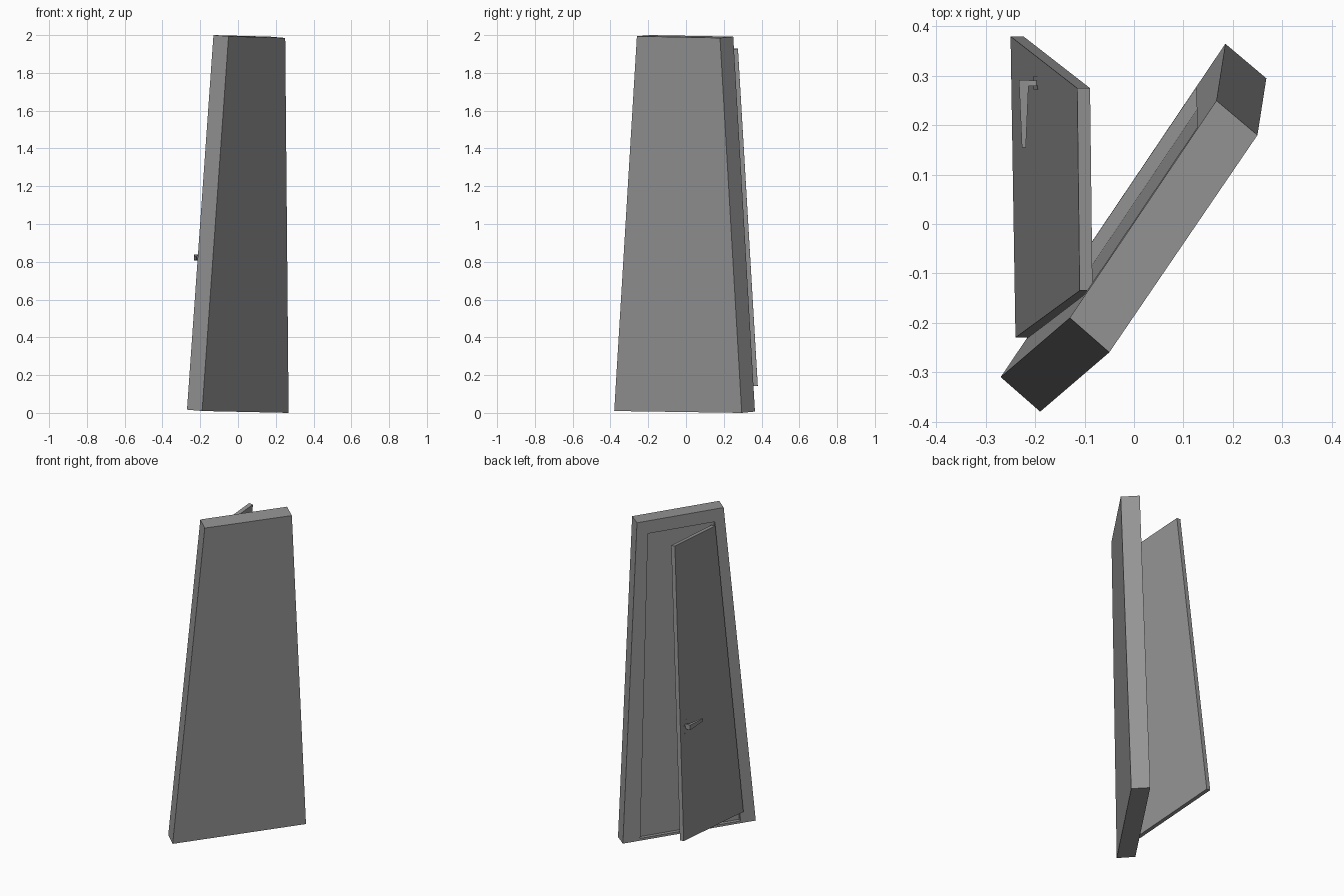
import bpy
import bmesh
from mathutils import Vector as V

cube = bpy.data.objects.get("Cube")
if cube:
    bpy.data.objects.remove(cube)

# One plain grey for everything
grey = bpy.data.materials.new("plain grey")
grey.use_nodes = True
colour = (0.3, 0.3, 0.3, 1)
grey.diffuse_color = colour
grey.node_tree.nodes["Principled BSDF"].inputs["Base Color"].default_value = colour


def loft(name, rings):
    """Join four-cornered rings into one closed solid."""
    bm = bmesh.new()
    loops = [[bm.verts.new(p) for p in ring] for ring in rings]
    for a, b in zip(loops, loops[1:]):
        for i in range(4):
            j = (i + 1) % 4
            bm.faces.new((a[i], a[j], b[j], b[i]))
    bm.faces.new(loops[0])
    bm.faces.new(loops[-1][::-1])
    bmesh.ops.recalc_face_normals(bm, faces=bm.faces)
    mesh = bpy.data.meshes.new(name)
    bm.to_mesh(mesh)
    bm.free()
    mesh.materials.append(grey)
    obj = bpy.data.objects.new(name, mesh)
    bpy.context.scene.collection.objects.link(obj)
    return obj


def on_quad(quad, u, v):
    """Point on a quad given as bottom start, bottom end, top end, top start."""
    low = quad[0].lerp(quad[1], u)
    return low.lerp(quad[3].lerp(quad[2], u), v)


def shift(ring, offset):
    return [p + offset for p in ring]


# Leaning, tapered case with a shallow door recess in its back
front = [V(p) for p in ((0.268, 0.295, 0), (-0.19, -0.38, 0.01),
                        (-0.05, -0.26, 1.994), (0.25, 0.18, 1.985))]
back = [V(p) for p in ((0.185, 0.365, 0.007), (-0.27, -0.31, 0.017),
                       (-0.13, -0.19, 2), (0.167, 0.25, 1.992))]
rim = [on_quad(back, u, v) for u, v in
       ((0.13, 0.007), (0.886, 0.007), (0.886, 0.96), (0.13, 0.96))]
inward = (front[0] - back[0]).normalized() * 0.027
loft("case", [front, back, rim, shift(rim, inward)])

# Tapered door standing open
door = [V(p) for p in ((-0.25, 0.38, 0.145), (-0.24, -0.23, 0.095),
                       (-0.11, -0.135, 1.9), (-0.115, 0.275, 1.93))]
loft("door", [door, shift(door, V((0.026, 0, -0.002)))])


# Handle: tilted plate, stem and tapering lever
def door_x(z):
    return -0.11 - 0.0754 * (1.93 - z)


plate = [V((door_x(z) + 0.001, y, z)) for y, z in
         ((0.272, 0.75), (0.3, 0.75), (0.3, 0.86), (0.272, 0.86))]
loft("handle_plate", [plate, shift(plate, V((-0.006, 0, 0)))])


def cross(x, y, wide, z, tall, along_x):
    """Rectangular section facing along x or along y."""
    corners = ((-1, -1), (1, -1), (1, 1), (-1, 1))
    return [V((x, y + a * wide, z + b * tall)) if along_x
            else V((x + a * wide, y, z + b * tall)) for a, b in corners]


loft("handle_stem", [cross(x, 0.285, 0.006, 0.822, 0.014, True)
                     for x in (-0.192, -0.22)])
loft("handle_lever", [cross(-0.223, 0.292, 0.01, 0.822, 0.016, False),
                      cross(-0.223, 0.155, 0.004, 0.818, 0.008, False)])
